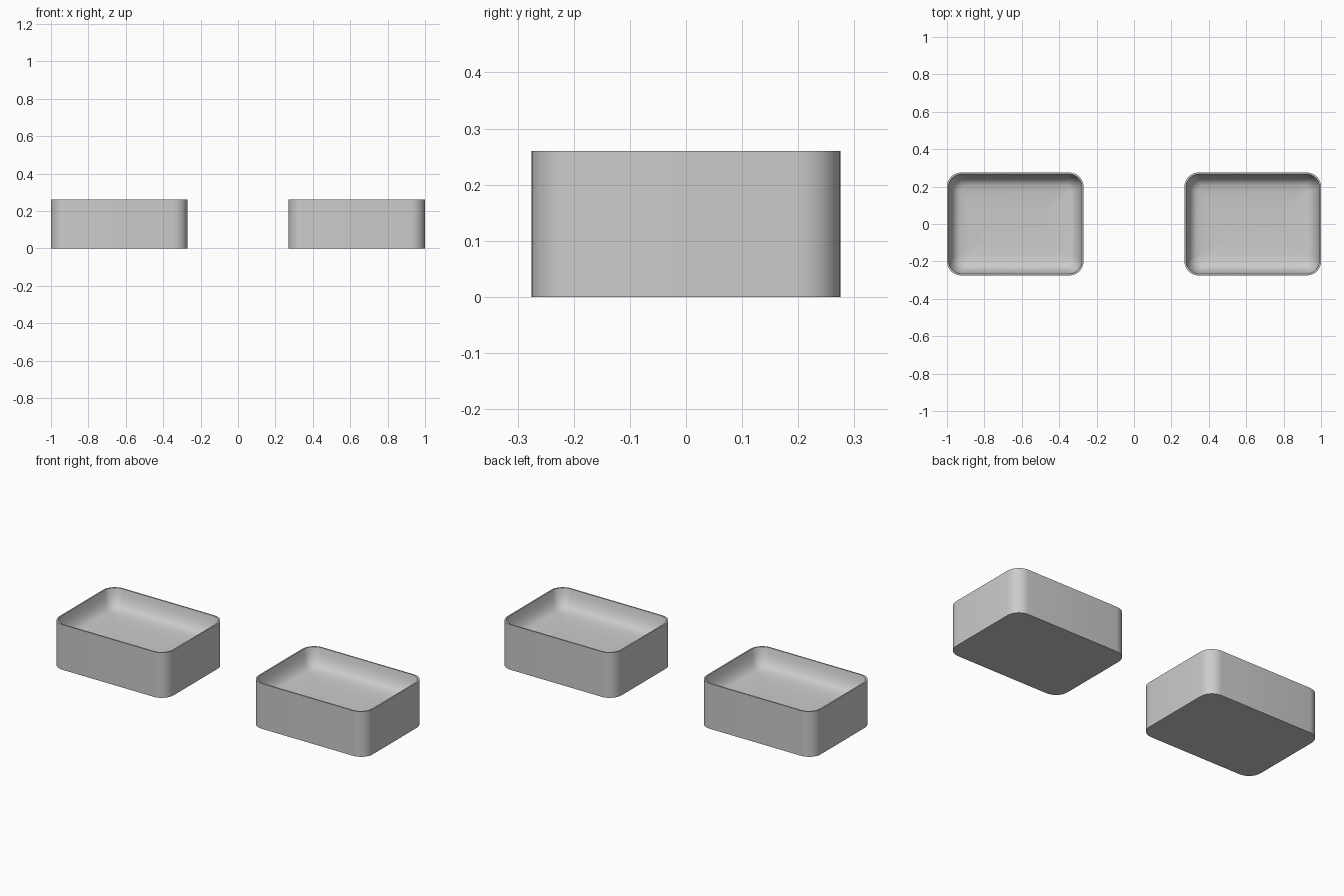
import bpy, bmesh, math

if "Cube" in bpy.data.objects:
    bpy.data.objects.remove(bpy.data.objects["Cube"])

HX, HY, R, SEG = 0.365, 0.275, 0.075, 8


def outline(inset):
    # Rounded rectangle, counter-clockwise
    r = max(R - inset * 0.5, 0.02)
    pts = []
    for k, (sx, sy) in enumerate([(1, 1), (-1, 1), (-1, -1), (1, -1)]):
        cx, cy = sx * (HX - inset - r), sy * (HY - inset - r)
        for i in range(SEG + 1):
            a = math.pi / 2 * (k + i / SEG)
            pts.append((cx + r * math.cos(a), cy + r * math.sin(a)))
    return pts


def tray(name, x):
    # Outer wall, thin rim, then curved sides running into a shallow dished floor
    profile = [(0, 0), (0, 0.26), (0.008, 0.26), (0.015, 0.228), (0.024, 0.202),
               (0.036, 0.181), (0.05, 0.167), (0.068, 0.159), (0.11, 0.154), (0.18, 0.15)]
    bm = bmesh.new()
    rings = [[bm.verts.new((px, py, z)) for px, py in outline(d)] for d, z in profile]
    n = len(rings[0])
    for a, b in zip(rings, rings[1:]):
        for i in range(n):
            j = (i + 1) % n
            bm.faces.new((a[i], a[j], b[j], b[i]))
    bm.faces.new(rings[0][::-1])
    bm.faces.new(rings[-1])
    me = bpy.data.meshes.new(name)
    bm.to_mesh(me)
    bm.free()
    ob = bpy.data.objects.new(name, me)
    ob.location.x = x
    bpy.context.collection.objects.link(ob)
    bpy.ops.object.select_all(action='DESELECT')
    ob.select_set(True)
    bpy.context.view_layer.objects.active = ob
    bpy.ops.object.shade_smooth_by_angle(angle=math.radians(35))


tray("left_tray", -0.635)
tray("right_tray", 0.635)
